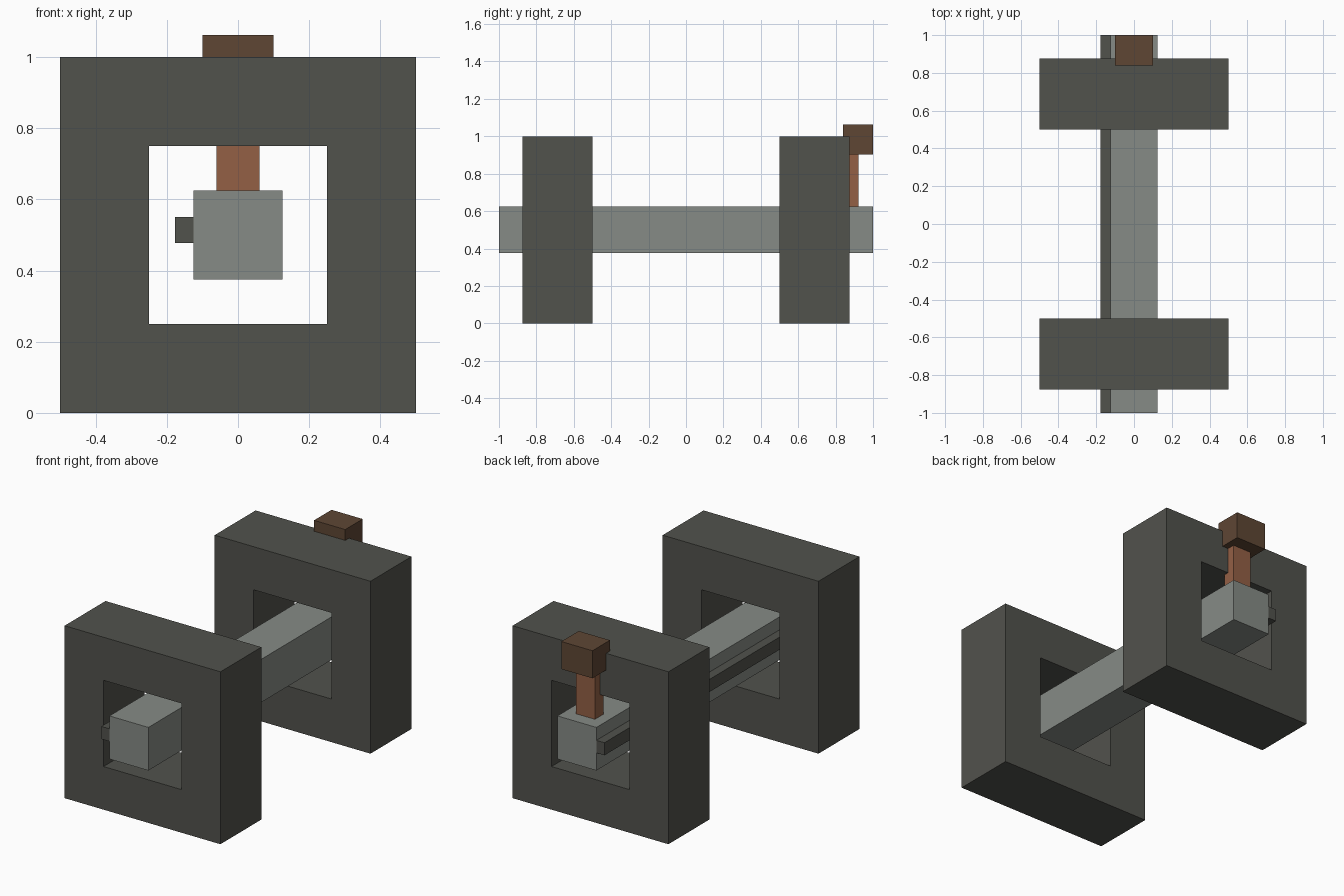
import bpy
import bmesh

if "Cube" in bpy.data.objects:
    bpy.data.objects.remove(bpy.data.objects["Cube"], do_unlink=True)


def material(name, rgb):
    mat = bpy.data.materials.new(name)
    mat.use_nodes = True
    mat.diffuse_color = (*rgb, 1)
    mat.node_tree.nodes["Principled BSDF"].inputs["Base Color"].default_value = (*rgb, 1)
    return mat


def add_object(name, bm, mat):
    bmesh.ops.recalc_face_normals(bm, faces=bm.faces)
    mesh = bpy.data.meshes.new(name)
    bm.to_mesh(mesh)
    bm.free()
    mesh.materials.append(mat)
    obj = bpy.data.objects.new(name, mesh)
    bpy.context.collection.objects.link(obj)
    return obj


def box(name, low, high, mat):
    bm = bmesh.new()
    bmesh.ops.create_cube(bm, size=1)
    for v in bm.verts:
        for i in range(3):
            v.co[i] = low[i] if v.co[i] < 0 else high[i]
    return add_object(name, bm, mat)


def square_frame(name, y, depth, outer, inner, mat):
    """Square ring standing upright, with a hole running along y."""
    bm = bmesh.new()
    corners = [(-1, -1), (1, -1), (1, 1), (-1, 1)]
    loops = [[bm.verts.new((sx * r, yy, outer + sz * r)) for sx, sz in corners]
             for r, yy in ((outer, y), (outer, y + depth), (inner, y + depth), (inner, y))]
    for k in range(4):
        a, b = loops[k], loops[(k + 1) % 4]
        for i in range(4):
            j = (i + 1) % 4
            bm.faces.new((a[i], a[j], b[j], b[i]))
    return add_object(name, bm, mat)


dark_grey = material("dark grey", (0.083, 0.084, 0.073))
light_grey = material("light grey", (0.240, 0.258, 0.237))
copper = material("copper brown", (0.292, 0.117, 0.060))
dark_brown = material("dark brown", (0.112, 0.061, 0.034))

# Square end frames
for name, y in (("front_frame", -0.875), ("back_frame", 0.5)):
    square_frame(name, y, 0.375, 0.5, 0.25, dark_grey)

# Long bar through both frames, with a rail along one side
box("bar", (-0.125, -1, 0.375), (0.125, 1, 0.625), light_grey)
box("side_rail", (-0.177, -1, 0.477), (-0.125, 1, 0.55), dark_grey)

# Handle at the back: stem and grip block
box("handle_stem", (-0.061, 0.845, 0.6), (0.061, 0.922, 0.92), copper)
box("handle_grip", (-0.1, 0.84, 0.903), (0.1, 1, 1.063), dark_brown)
